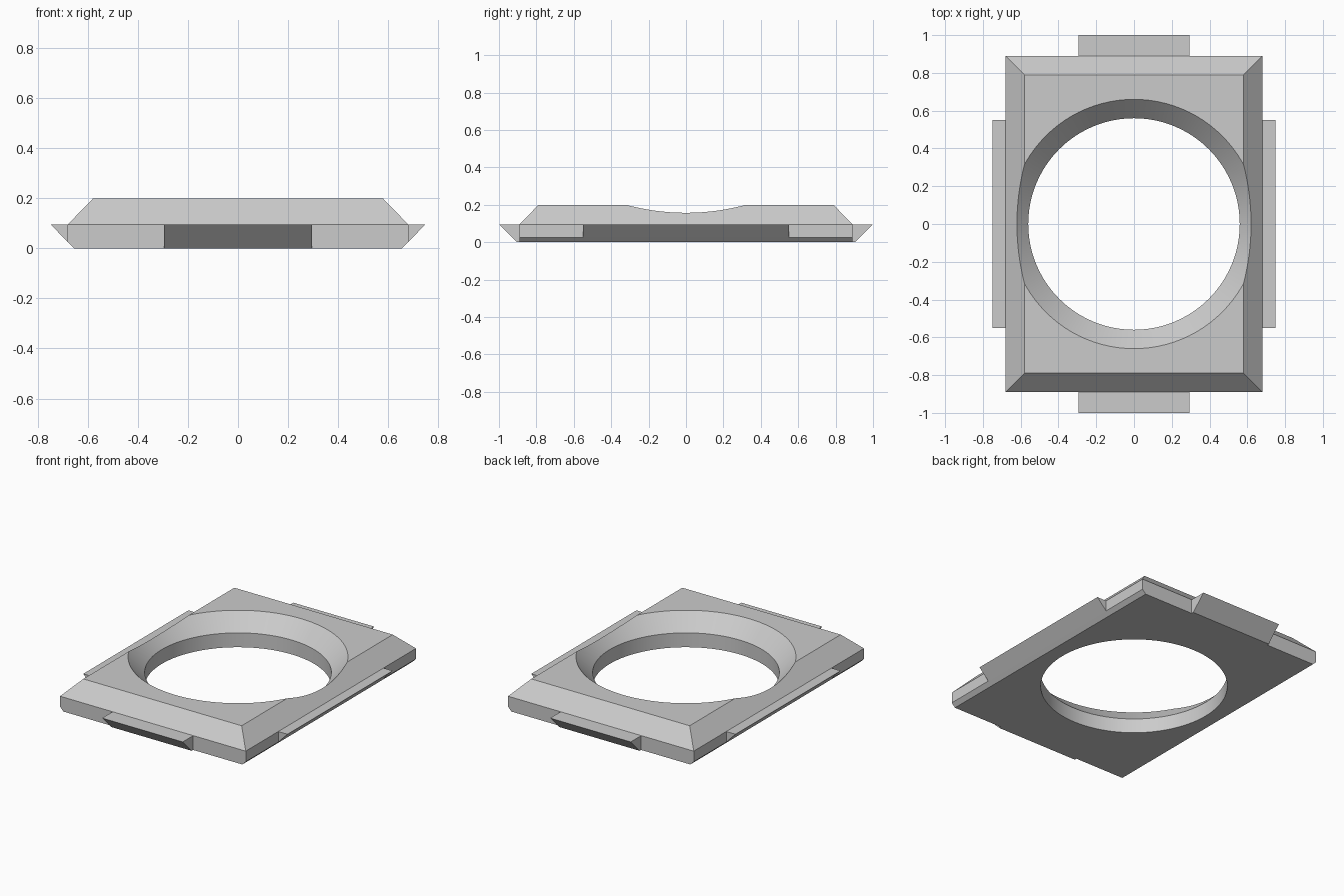
import bpy, bmesh, math
from mathutils import Matrix

cube = bpy.data.objects.get("Cube")
if cube:
    bpy.data.objects.remove(cube, do_unlink=True)

# Single light grey
grey = bpy.data.materials.new("light_grey")
grey.use_nodes = True
colour = (0.6, 0.6, 0.6, 1)
grey.diffuse_color = colour
grey.node_tree.nodes["Principled BSDF"].inputs["Base Color"].default_value = colour

HX, HY = 0.68, 0.89            # half sizes of the plate
SHOULDER, TOP = 0.095, 0.198   # heights where the bevel starts and ends
HOLE = 0.56
BEVEL = 0.1
CHAMFER = 0.025


def finish(name, bm):
    bmesh.ops.recalc_face_normals(bm, faces=bm.faces)
    mesh = bpy.data.meshes.new(name)
    bm.to_mesh(mesh)
    bm.free()
    mesh.materials.append(grey)
    obj = bpy.data.objects.new(name, mesh)
    bpy.context.collection.objects.link(obj)
    return obj


def loft(name, rings):
    """Closed solid through a stack of equal-length rings of points."""
    bm = bmesh.new()
    loops = [[bm.verts.new(p) for p in ring] for ring in rings]
    n = len(loops[0])
    for a, b in zip(loops, loops[1:]):
        for i in range(n):
            j = (i + 1) % n
            bm.faces.new((a[i], a[j], b[j], b[i]))
    bm.faces.new(loops[0])
    bm.faces.new(loops[-1])
    return finish(name, bm)


def rect(x, y, z):
    return [(-x, -y, z), (x, -y, z), (x, y, z), (-x, y, z)]


def circle(r, z, n=96):
    return [(r * math.cos(math.tau * i / n), r * math.sin(math.tau * i / n), z)
            for i in range(n)]


# Bevelled plate with undercut long sides
plate = loft("plate", [rect(HX - CHAMFER, HY, 0), rect(HX, HY, CHAMFER),
                       rect(HX, HY, SHOULDER), rect(HX - BEVEL, HY - BEVEL, TOP)])

# Round opening, flared above the shoulder
flare = 0.1
cutter = loft("opening_cutter", [circle(HOLE, -0.1), circle(HOLE, SHOULDER),
                                 circle(HOLE + 2 * flare, 2 * TOP - SHOULDER)])
cutter.hide_render = True
mod = plate.modifiers.new("opening", "BOOLEAN")
mod.operation = "DIFFERENCE"
mod.solver = "EXACT"
mod.object = cutter
bpy.context.view_layer.objects.active = plate
plate.select_set(True)
bpy.ops.object.modifier_apply(modifier=mod.name)
bpy.data.objects.remove(cutter, do_unlink=True)
bpy.ops.object.shade_smooth_by_angle(angle=math.radians(25))


# Wedge tabs around the rim, flat on top and sloped underneath
def tab(name, profile, half, angle):
    obj = loft(name, [[(x, y, z) for x, z in profile] for y in (-half, half)])
    obj.data.transform(Matrix.Rotation(angle, 4, "Z"))


side = [(HX, CHAMFER), (0.748, SHOULDER), (HX, SHOULDER)]
end = [(HY, 0), (0.905, 0), (1, SHOULDER), (HY, SHOULDER)]
tab("left_tab", side, 0.55, 0)
tab("right_tab", side, 0.55, math.pi)
tab("back_tab", end, 0.295, math.pi / 2)
tab("front_tab", end, 0.295, -math.pi / 2)
